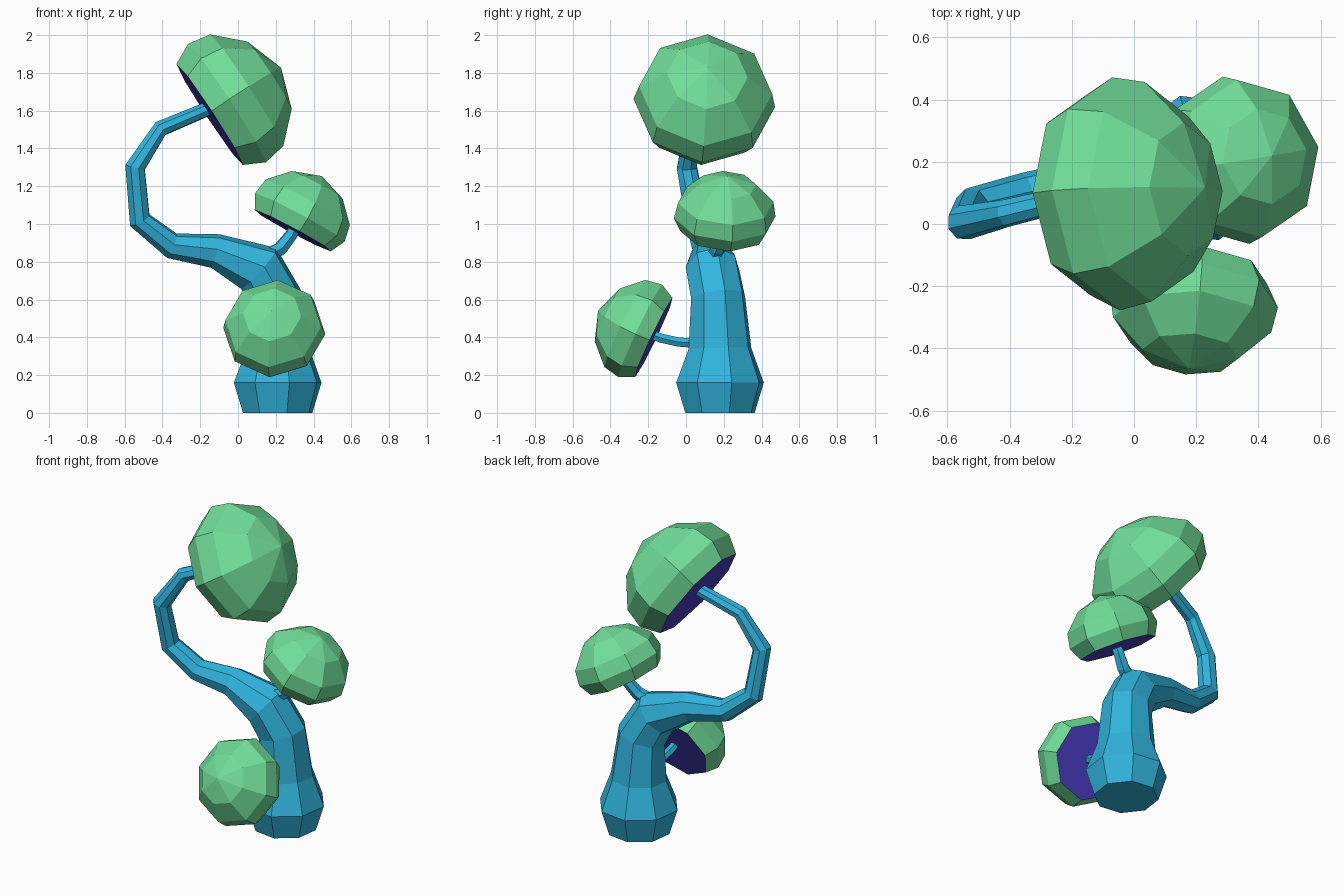
import bpy, bmesh, math
from mathutils import Vector

cube = bpy.data.objects.get("Cube")
if cube:
    bpy.data.objects.remove(cube, do_unlink=True)

SIDES = 8
UP = Vector((0, 0, 1))


def material(name, rgb):
    mat = bpy.data.materials.new(name)
    mat.use_nodes = True
    mat.diffuse_color = (*rgb, 1)
    mat.node_tree.nodes["Principled BSDF"].inputs["Base Color"].default_value = (*rgb, 1)
    return mat


stem_blue = material("stem_blue", (0.03, 0.46, 0.73))
cap_green = material("cap_green", (0.165, 0.73, 0.32))
gill_purple = material("gill_purple", (0.07, 0.048, 0.54))


def ring(bm, centre, u, v, radius, phase=0.0, sides=SIDES):
    verts = []
    for i in range(sides):
        a = phase + math.tau * i / sides
        verts.append(bm.verts.new(centre + radius * (math.cos(a) * u + math.sin(a) * v)))
    return verts


def bridge(bm, a, b):
    for i in range(len(a)):
        j = (i + 1) % len(a)
        bm.faces.new((a[i], a[j], b[j], b[i]))


def finish(bm, name, mats):
    bmesh.ops.recalc_face_normals(bm, faces=bm.faces[:])
    mesh = bpy.data.meshes.new(name)
    bm.to_mesh(mesh)
    bm.free()
    for mat in mats:
        mesh.materials.append(mat)
    obj = bpy.data.objects.new(name, mesh)
    bpy.context.collection.objects.link(obj)
    return obj


def tube(name, path, phase=0.0, sides=SIDES):
    """Tapered tube through (x, y, z, radius) stations."""
    points = [Vector(p[:3]) for p in path]
    dirs = [(b - a).normalized() for a, b in zip(points, points[1:])]
    bm = bmesh.new()
    rings = []
    last, u = None, None
    for i, p in enumerate(points):
        t = (dirs[max(i - 1, 0)] + dirs[min(i, len(dirs) - 1)]).normalized()
        if u is None:
            side = Vector((1, 0, 0))
            u = (side - t * side.dot(t)).normalized()
        else:
            u = last.rotation_difference(t) @ u
        last = t
        rings.append(ring(bm, p, u, t.cross(u), path[i][3], phase, sides))
    for a, b in zip(rings, rings[1:]):
        bridge(bm, a, b)
    bm.faces.new(rings[0])
    bm.faces.new(rings[-1])
    return finish(bm, name, [stem_blue])


# Cap profile: radius and height above the flat underside
CAP_PROFILE = [(0.232, 0), (0.272, 0.08), (0.256, 0.17), (0.155, 0.275)]
CAP_HEIGHT = 0.328


def cap(name, centre, axis, scale=1.0, phase=0.0):
    centre, axis = Vector(centre), Vector(axis).normalized()
    u = UP.cross(axis).normalized()
    v = axis.cross(u)
    bm = bmesh.new()
    rings = [ring(bm, centre + axis * h * scale, u, v, r * scale, math.radians(phase))
             for r, h in CAP_PROFILE]
    for a, b in zip(rings, rings[1:]):
        bridge(bm, a, b)
    apex = bm.verts.new(centre + axis * CAP_HEIGHT * scale)
    top = rings[-1]
    for i in range(SIDES):
        bm.faces.new((top[i], top[(i + 1) % SIDES], apex))
    bm.faces.new(rings[0]).material_index = 1
    return finish(bm, name, [cap_green, gill_purple])


# Swollen trunk that bends over and curls up to the large cap
tube("trunk", [
    (0.21, 0.18, 0, 0.19), (0.21, 0.18, 0.16, 0.24), (0.21, 0.18, 0.34, 0.172),
    (0.195, 0.17, 0.61, 0.148), (0.11, 0.14, 0.765, 0.145), (-0.12, 0.125, 0.857, 0.092),
    (-0.35, 0.095, 0.885, 0.07), (-0.52, 0.055, 1.02, 0.062), (-0.545, 0.005, 1.3, 0.057),
    (-0.41, 0.035, 1.505, 0.045), (-0.1, 0.11, 1.635, 0.038)], math.radians(15))

# Thin side stems
tube("upper_side_stem", [
    (0.14, 0.14, 0.82, 0.045), (0.225, 0.17, 0.87, 0.04),
    (0.28, 0.195, 0.94, 0.035), (0.32, 0.2, 1.02, 0.032)], sides=6)
tube("lower_side_stem", [
    (0.2, 0.12, 0.365, 0.03), (0.2, -0.04, 0.375, 0.028),
    (0.2, -0.13, 0.395, 0.028), (0.2, -0.21, 0.425, 0.026)], sides=6)

# Faceted mushroom caps
cap("large_cap", (-0.15, 0.09, 1.58), (0.84, 0.06, 0.55), 1.38, -4)
cap("middle_cap", (0.29, 0.2, 0.965), (0.47, 0.06, 0.88), 1.0, 2)
cap("low_cap", (0.197, -0.17, 0.40), (-0.06, -0.9, 0.43), 1.0, -4)
